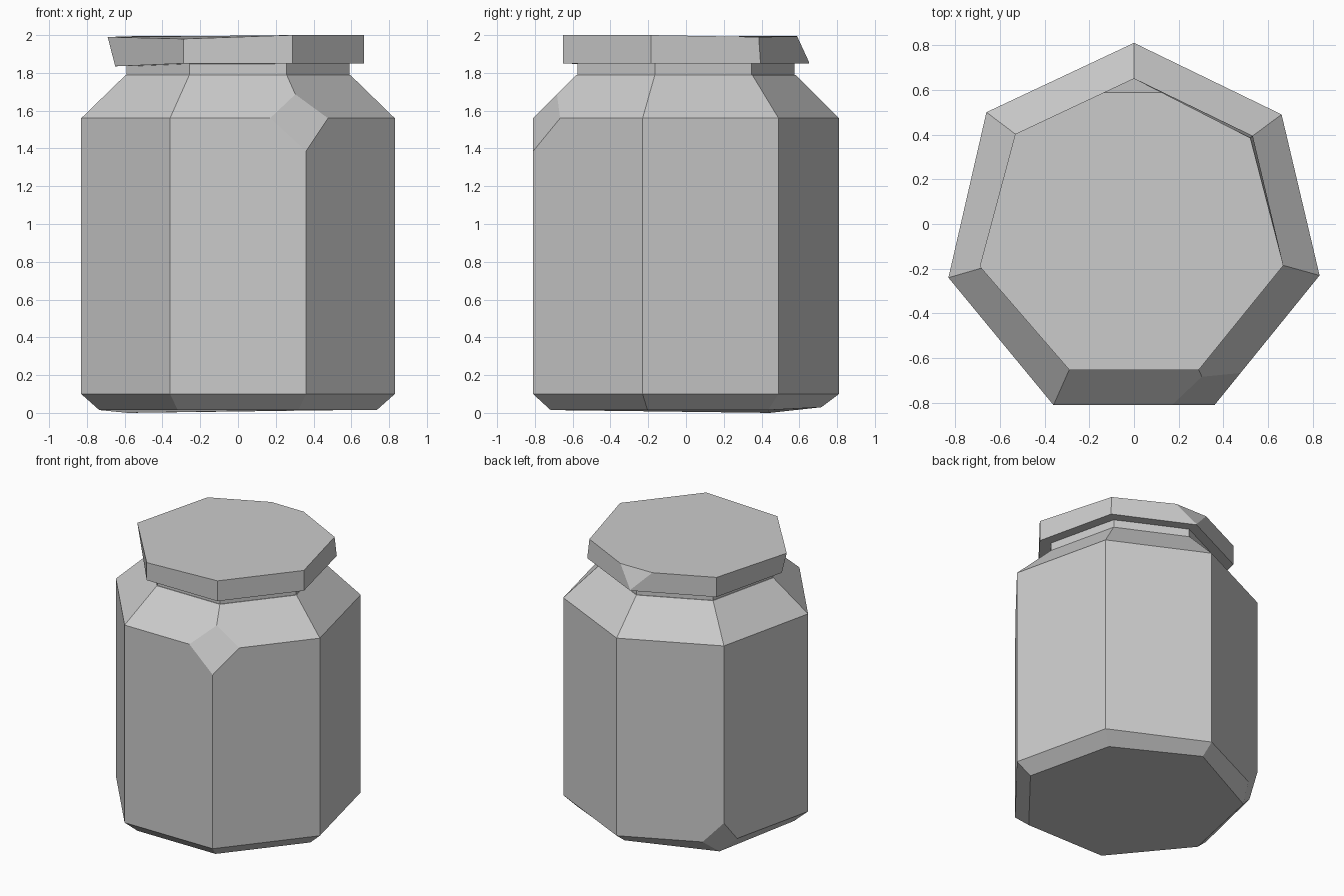
import bpy
import bmesh
from mathutils import Vector

cube = bpy.data.objects.get("Cube")
if cube:
    bpy.data.objects.remove(cube, do_unlink=True)

grey = bpy.data.materials.new("plain_grey")
grey.use_nodes = True
tone = (0.6, 0.6, 0.6, 1)
grey.diffuse_color = tone
grey.node_tree.nodes["Principled BSDF"].inputs["Base Color"].default_value = tone

# Seven-sided outline shared by the whole jar
OUTLINE = [(0, .81), (.66, .49), (.83, -.23), (.36, -.81),
           (-.36, -.81), (-.83, -.24), (-.66, .5)]


def ring(scale, z):
    return [Vector((x * scale, y * scale, z)) for x, y in OUTLINE]


def chip(bm, a, b, c):
    """Slice off the corner lying beyond the plane through three points."""
    a, b, c = Vector(a), Vector(b), Vector(c)
    normal = (b - a).cross(c - a).normalized()
    if normal.dot(a - Vector((0, 0, 1))) < 0:
        normal = -normal
    cut = bmesh.ops.bisect_plane(
        bm, geom=bm.verts[:] + bm.edges[:] + bm.faces[:], dist=0.0005,
        plane_co=a, plane_no=normal, clear_outer=True)
    edges = [g for g in cut["geom_cut"] if isinstance(g, bmesh.types.BMEdge)]
    bmesh.ops.holes_fill(bm, edges=edges, sides=0)


def loft(name, rings, chips=()):
    """Closed faceted solid through stacked rings, with broken corners."""
    bm = bmesh.new()
    loops = [[bm.verts.new(p) for p in r] for r in rings]
    for low, high in zip(loops, loops[1:]):
        for i in range(len(low)):
            j = (i + 1) % len(low)
            bm.faces.new((low[i], low[j], high[j], high[i]))
    bm.faces.new(loops[0])
    bm.faces.new(loops[-1])
    for points in chips:
        chip(bm, *points)
    bmesh.ops.recalc_face_normals(bm, faces=bm.faces)
    mesh = bpy.data.meshes.new(name)
    bm.to_mesh(mesh)
    bm.free()
    mesh.materials.append(grey)
    obj = bpy.data.objects.new(name, mesh)
    bpy.context.collection.objects.link(obj)
    return obj


# Body with bevelled foot and sloped shoulder
base = ring(.885, .015)
base[0].z = .03
base[-1].z = 0
body_chips = [
    ((.365, -.81, 1.38), (.17, -.81, 1.56), (.49, -.66, 1.56)),
    ((-.66, .5, .25), (-.53, .56, .1), (-.69, .38, .1)),
]
loft("jar_body", [base, ring(1, .1), ring(1, 1.56), ring(.715, 1.79)], body_chips)

# Neck joining shoulder and lid
loft("jar_neck", [ring(.71, 1.78), ring(.71, 1.87)])

# Slightly crooked lid with a broken back corner
lid_low = ring(.805, 1.85)
lid_low[5] = Vector((-.65, -.19, 1.835))
lid_top = ring(.805, 1.995)
lid_top[1] = Vector((.52, .385, 1.99))
lid_top[4].z = 1.98
lid_top[5] = Vector((-.69, -.19, 1.99))
lid_top[3].z = 2.0
lid_top[2].z = 2.0
loft("lid", [lid_low, lid_top],
     [((-.13, .59, 1.99), (.13, .59, 1.99), (0, .65, 1.86))])
